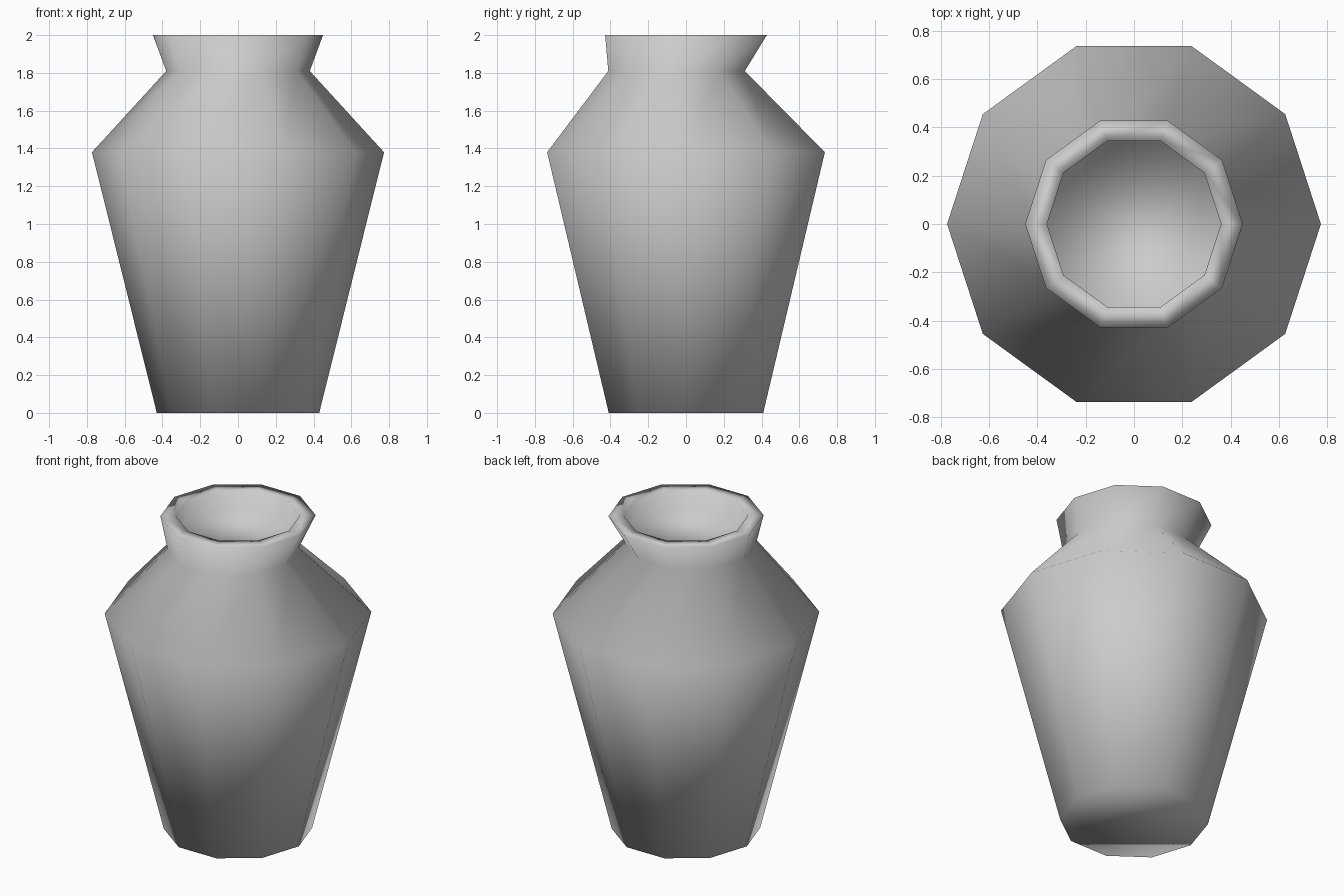
import bpy
import bmesh
from math import cos, sin, tau

cube = bpy.data.objects.get("Cube")
if cube:
    bpy.data.objects.remove(cube, do_unlink=True)

SIDES = 10

# Plain clay-grey material
grey = bpy.data.materials.new("plain grey")
grey.use_nodes = True
colour = (0.6, 0.6, 0.6, 1.0)
grey.diffuse_color = colour
bsdf = next(n for n in grey.node_tree.nodes if n.type == "BSDF_PRINCIPLED")
bsdf.inputs["Base Color"].default_value = colour

# Rings from base to the recessed mouth: radius, height, y offset
profile = [
    (0.43, 0.0, 0.0),     # base
    (0.773, 1.38, 0.0),   # shoulder
    (0.38, 1.81, -0.05),  # neck, set slightly forward
    (0.45, 2.0, 0.0),     # outer lip
    (0.36, 2.0, 0.0),     # inner lip
    (0.36, 1.88, 0.0),    # mouth floor
]


def add_ring(bm, radius, z, y_offset):
    angles = [tau * i / SIDES for i in range(SIDES)]
    return [bm.verts.new((radius * cos(a), radius * sin(a) + y_offset, z))
            for a in angles]


# Vase body: bridge the rings, then cap the base and the mouth
bm = bmesh.new()
rings = [add_ring(bm, *row) for row in profile]
for low, high in zip(rings, rings[1:]):
    for i in range(SIDES):
        j = (i + 1) % SIDES
        bm.faces.new((low[i], low[j], high[j], high[i]))
bm.faces.new(list(reversed(rings[0])))
bm.faces.new(rings[-1])
for face in bm.faces:
    face.smooth = True

mesh = bpy.data.meshes.new("vase")
bm.to_mesh(mesh)
bm.free()
mesh.materials.append(grey)
vase = bpy.data.objects.new("vase", mesh)
bpy.context.collection.objects.link(vase)
